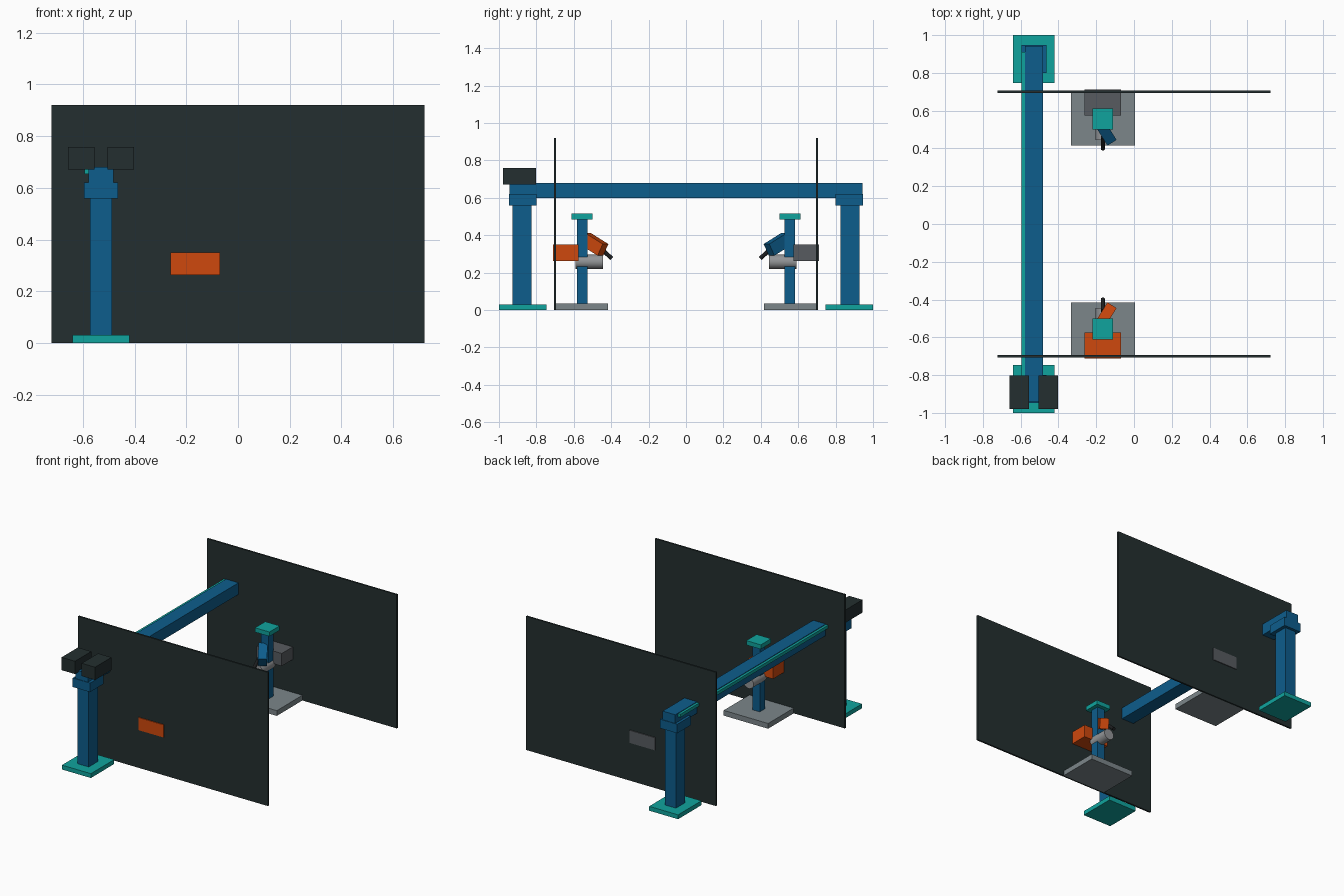
import bpy
from math import radians
from mathutils import Vector

cube = bpy.data.objects.get("Cube")
if cube:
    bpy.data.objects.remove(cube, do_unlink=True)


def material(name, rgb):
    m = bpy.data.materials.new(name)
    m.use_nodes = True
    m.diffuse_color = (*rgb, 1)
    m.node_tree.nodes["Principled BSDF"].inputs["Base Color"].default_value = (*rgb, 1)
    return m


BLUE = material("blue paint", (0.004, 0.11, 0.265))
TEAL = material("teal paint", (0.005, 0.37, 0.34))
ORANGE = material("orange paint", (0.62, 0.065, 0.004))
DARK = material("dark panel", (0.017, 0.028, 0.029))
BLACK = material("black rod", (0.012, 0.013, 0.014))
PLATE = material("plate grey", (0.2, 0.24, 0.255))
STEEL = material("steel grey", (0.29, 0.3, 0.31))
CHARCOAL = material("charcoal grey", (0.095, 0.105, 0.115))


def box(name, mat, center, size, rotation=(0, 0, 0)):
    bpy.ops.mesh.primitive_cube_add(size=1, location=center, rotation=rotation)
    ob = bpy.context.object
    ob.name = name
    ob.scale = size
    ob.data.materials.append(mat)
    return ob


def rod(name, mat, start, end, radius):
    a, b = Vector(start), Vector(end)
    bpy.ops.mesh.primitive_cylinder_add(vertices=32, radius=radius, depth=(b - a).length,
                                        location=(a + b) / 2)
    ob = bpy.context.object
    ob.name = name
    ob.rotation_euler = (b - a).to_track_quat('Z', 'Y').to_euler()
    ob.data.materials.append(mat)
    bpy.ops.object.shade_smooth_by_angle()
    return ob


BEAM_X = -0.53
UNIT_X = -0.165

# Overhead beam with its side rail
box("beam", BLUE, (BEAM_X, 0, 0.64), (0.096, 1.885, 0.08))
box("beam_rail", TEAL, (BEAM_X - 0.056, 0, 0.665), (0.018, 1.82, 0.022))

# Twin drive housings at the front end of the beam
for side, x in (("right", -0.607), ("left", -0.454)):
    box(side + "_drive_housing", DARK, (x, -0.89, 0.715), (0.102, 0.178, 0.088))

for end, s, accent, arm_mat in (("front", -1, ORANGE, ORANGE), ("back", 1, CHARCOAL, BLUE)):
    # Support column
    box(end + "_column_foot", TEAL, (BEAM_X, s * 0.873, 0.015), (0.22, 0.254, 0.03))
    box(end + "_column", BLUE, (BEAM_X, s * 0.877, 0.295), (0.085, 0.1, 0.53))
    box(end + "_column_head", BLUE, (BEAM_X, s * 0.873, 0.59), (0.132, 0.147, 0.062))

    # Screen panel
    box(end + "_panel", DARK, (0, s * 0.7, 0.46), (1.445, 0.012, 0.92))

    # Work unit: base, post, cap, through-wall box and barrel
    box(end + "_unit_base", PLATE, (UNIT_X, s * 0.555, 0.018), (0.338, 0.278, 0.036))
    box(end + "_unit_post", BLUE, (UNIT_X, s * 0.555, 0.26), (0.057, 0.057, 0.45))
    box(end + "_unit_cap", TEAL, (UNIT_X, s * 0.555, 0.5), (0.11, 0.112, 0.03))
    box(end + "_unit_box", accent, (UNIT_X, s * 0.643, 0.306), (0.192, 0.138, 0.087))
    rod(end + "_unit_barrel", STEEL, (UNIT_X, s * 0.59, 0.258), (UNIT_X, s * 0.445, 0.258), 0.038)

    # Tilted arm and nozzle reaching inward
    box(end + "_arm", arm_mat, (-0.155, s * 0.492, 0.352), (0.057, 0.128, 0.07),
        (s * radians(28), 0, s * radians(32)))
    rod(end + "_nozzle", BLACK, (UNIT_X, s * 0.46, 0.333), (UNIT_X, s * 0.397, 0.276), 0.011)
